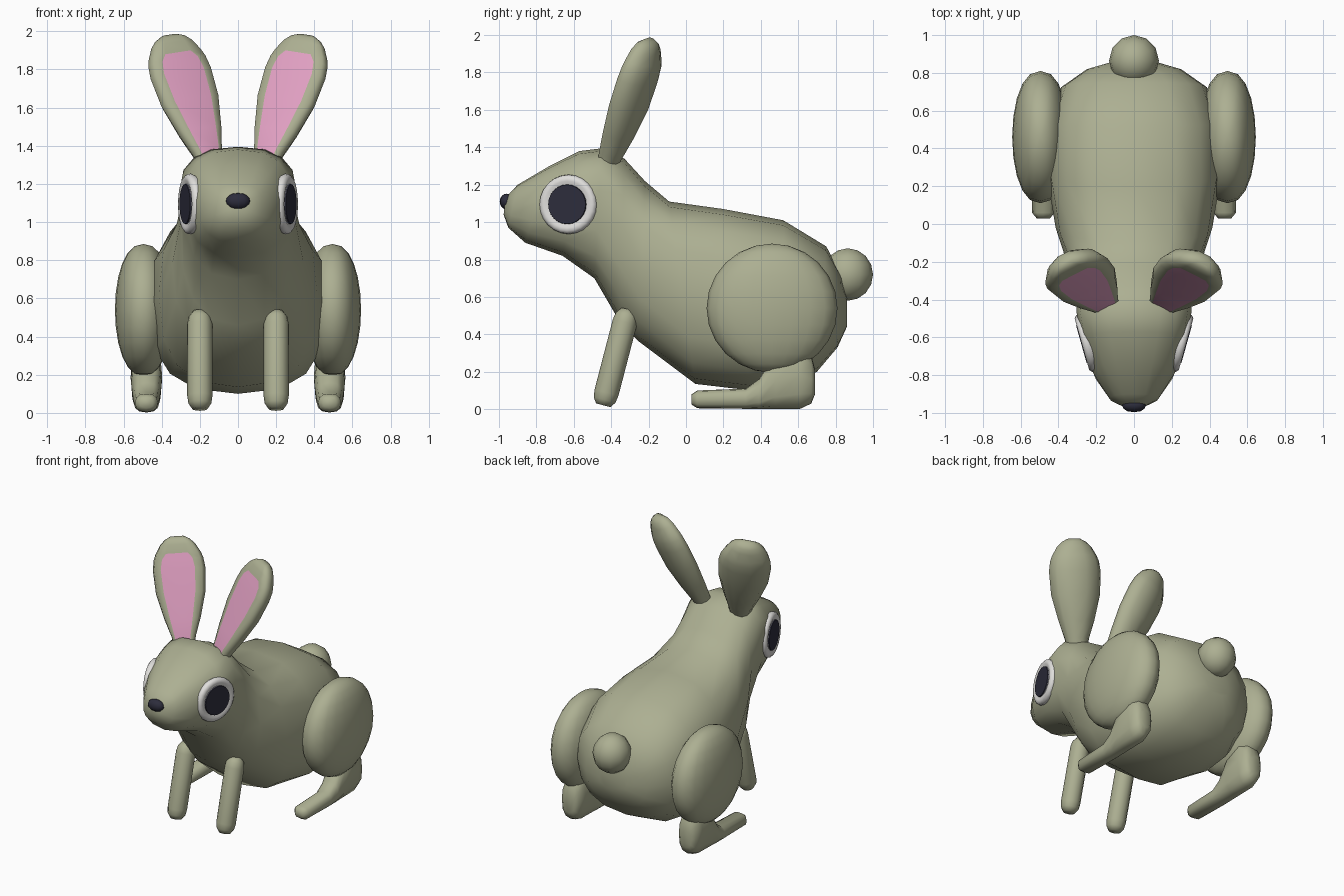
import bpy, bmesh, math
from mathutils import Vector, Matrix

if "Cube" in bpy.data.objects:
    bpy.data.objects.remove(bpy.data.objects["Cube"])


def material(name, rgb):
    m = bpy.data.materials.new(name)
    m.diffuse_color = (*rgb, 1)
    m.use_nodes = True
    m.node_tree.nodes["Principled BSDF"].inputs["Base Color"].default_value = m.diffuse_color
    return m


FUR = material("olive_fur", (0.415, 0.43, 0.288))
PINK = material("inner_ear_pink", (0.75, 0.35, 0.54))
WHITE = material("eye_white", (0.74, 0.73, 0.71))
DARK = material("dark_navy", (0.026, 0.026, 0.045))


def finish(name, bm, mats, angle=60):
    bmesh.ops.recalc_face_normals(bm, faces=bm.faces)
    me = bpy.data.meshes.new(name)
    bm.to_mesh(me)
    bm.free()
    for m in mats:
        me.materials.append(m)
    ob = bpy.data.objects.new(name, me)
    bpy.context.collection.objects.link(ob)
    bpy.ops.object.select_all(action='DESELECT')
    ob.select_set(True)
    bpy.context.view_layer.objects.active = ob
    bpy.ops.object.shade_smooth_by_angle(angle=math.radians(angle))
    return ob


def loft(name, rings, mats=(FUR,), rule=None, angle=60):
    """Skin closed rings of points; rule(ring, side) gives the material index."""
    bm = bmesh.new()
    vs = [[bm.verts.new(p) for p in r] for r in rings]
    n = len(rings[0])
    for i in range(len(vs) - 1):
        for j in range(n):
            k = (j + 1) % n
            f = bm.faces.new((vs[i][j], vs[i][k], vs[i + 1][k], vs[i + 1][j]))
            if rule:
                f.material_index = rule(i, j)
    bm.faces.new(vs[0])
    bm.faces.new(vs[-1])
    return finish(name, bm, mats, angle)


def ellipsoid(name, centre, radii, mat, u=16, v=10, bulge=1.0):
    """Scaled sphere; bulge under 1 fills out its width in x."""
    bm = bmesh.new()
    bmesh.ops.create_uvsphere(bm, u_segments=u, v_segments=v, radius=1)
    for p in bm.verts:
        p.co.x = math.copysign(abs(p.co.x) ** bulge, p.co.x)
    bmesh.ops.transform(bm, matrix=Matrix.Translation(centre) @ Matrix.Diagonal((*radii, 1)),
                        verts=bm.verts)
    return finish(name, bm, (mat,))


def oval(top, bottom, mid, width, n=16, power=2.5, x=0):
    """Rounded ring from a top (y, z) to a bottom (y, z), widest at height mid."""
    pts = []
    for i in range(n):
        a = 2 * math.pi * i / n
        c, s = math.cos(a), math.sin(a)
        px = math.copysign(abs(c) ** (2 / power), c) * width
        pz = math.copysign(abs(s) ** (2 / power), s)
        z = mid + pz * ((top[1] - mid) if pz > 0 else (mid - bottom[1]))
        t = (z - bottom[1]) / (top[1] - bottom[1])
        pts.append((x + px, bottom[0] + t * (top[0] - bottom[0]), z))
    return pts


# Head and body in one skin, from muzzle to rump
BODY = [
    ((-0.965, 1.13), (-0.975, 1.04), 1.09, 0.05),
    ((-0.90, 1.20), (-0.95, 0.97), 1.09, 0.13),
    ((-0.73, 1.30), (-0.86, 0.89), 1.11, 0.215),
    ((-0.57, 1.38), (-0.66, 0.82), 1.13, 0.28),
    ((-0.45, 1.395), (-0.49, 0.70), 1.17, 0.305),
    ((-0.33, 1.34), (-0.35, 0.46), 0.98, 0.305),
    ((-0.22, 1.22), (-0.25, 0.36), 0.78, 0.345),
    ((-0.09, 1.11), (0.05, 0.135), 0.62, 0.415),
    ((0.20, 1.07), (0.35, 0.10), 0.55, 0.465),
    ((0.52, 1.01), (0.55, 0.125), 0.55, 0.455),
    ((0.75, 0.87), (0.70, 0.20), 0.53, 0.385),
    ((0.83, 0.72), (0.81, 0.33), 0.51, 0.25),
    ((0.86, 0.60), (0.86, 0.44), 0.51, 0.11),
]
loft("body", [oval(*r, power=2.6 if r[3] > 0.4 else 2.45) for r in BODY])

ellipsoid("nose", (0, -0.96, 1.11), (0.063, 0.036, 0.042), DARK, 12, 8, 0.85)
ellipsoid("tail", (0, 0.865, 0.72), (0.132, 0.135, 0.14), FUR, 12, 8)

# Ear: position along the ear, half width, back depth, half width of the pink panel
EAR = [(-0.06, 0.07, 0.05, 0.045), (0.03, 0.085, 0.06, 0.055), (0.2, 0.125, 0.08, 0.078),
       (0.45, 0.17, 0.1, 0.108), (0.68, 0.18, 0.1, 0.118), (0.78, 0.17, 0.095, 0.105),
       (0.835, 0.155, 0.085, 0.075), (0.92, 0.12, 0.065, 0.06), (0.97, 0.085, 0.05, 0.05),
       (1.0, 0.045, 0.025, 0.025)]
PANEL_END = 6
# Foot slices: y, bottom, top, half width
FOOT = [(0.03, 0.025, 0.08, 0.035), (0.06, 0.005, 0.1, 0.06), (0.32, 0.002, 0.11, 0.065),
        (0.39, 0.002, 0.16, 0.07), (0.48, 0.002, 0.3, 0.08), (0.61, 0.002, 0.37, 0.083),
        (0.67, 0.03, 0.29, 0.07), (0.69, 0.08, 0.21, 0.045)]
# Front leg: position along the leg, radius
LEG = [(-0.03, 0.04), (0.0, 0.06), (0.04, 0.066), (0.43, 0.066), (0.47, 0.058), (0.5, 0.035)]
# Eye lathe: radius, height
EYE = [(0.13, -0.11), (0.148, -0.05), (0.159, -0.025), (0.156, -0.008), (0.142, 0.004),
       (0.125, 0.004), (0.106, -0.002), (0.105, 0.0)]


def circle(centre, a, b, r, n):
    return [centre + a * r * math.cos(2 * math.pi * i / n) + b * r * math.sin(2 * math.pi * i / n)
            for i in range(n)]


for side, s in (("right", 1), ("left", -1)):
    def flip(rings):
        return [[(p[0] * s, p[1], p[2]) for p in r] for r in rings]

    # Ear with a pink front panel and a rounded back
    base, tip = Vector((0.16, -0.405, 1.35)), Vector((0.365, -0.195, 1.975))
    axis = tip - base
    u = axis.normalized()
    v = Vector((0.15, -0.08, -0.03))
    v = (v - u * v.dot(u)).normalized()
    n = v.cross(u)
    if n.y > 0:
        n = -n
    rings = []
    for t, w, d, p in EAR:
        half = [(p, 0.045), (w * 0.9, 0.038), (w, 0.0), (w * 0.78, -d * 0.62), (w * 0.3, -d)]
        section = half + [(-a, b) for a, b in reversed(half)]
        f = min(1, d / 0.06)
        rings.append([base + axis * t + v * a + n * (b * f if b > 0 else b)
                      for a, b in section])
    last = len(EAR[0]) * 2 + 1
    loft(side + "_ear", flip(rings), (FUR, PINK),
         lambda i, j: 1 if j == last and i < PANEL_END else 0, 75)

    # Eye with a dark pupil disc
    axis = Vector((0.96, -0.27, 0)).normalized()
    a, b = Vector((0, 0, 1)).cross(axis), Vector((0, 0, 1))
    centre = Vector((0.272, -0.635, 1.095))
    rings = [circle(centre + axis * h, a, b, r, 24) for r, h in EYE]
    loft(side + "_eye_white", flip(rings), (WHITE,))
    rings = [circle(centre + axis * h, a, b, r, 24) for r, h in ((0.106, 0), (0.104, 0.007))]
    loft(side + "_pupil", flip(rings), (DARK,), angle=30)

    # Front leg
    foot, top = Vector((0.2, -0.435, 0.05)), Vector((0.2, -0.31, 0.53))
    u = (top - foot).normalized()
    a = Vector((1, 0, 0))
    rings = [circle(foot + u * t, a, u.cross(a), r, 12) for t, r in LEG]
    loft(side + "_front_leg", flip(rings))

    # Thigh and hind foot
    ellipsoid(side + "_thigh", (0.495 * s, 0.46, 0.54), (0.15, 0.35, 0.345), FUR, 20, 12, 0.85)
    rings = [oval((y, t), (y, bt), (t + bt) / 2, w, 12, 2.5, 0.48) for y, bt, t, w in FOOT]
    loft(side + "_hind_foot", flip(rings))
